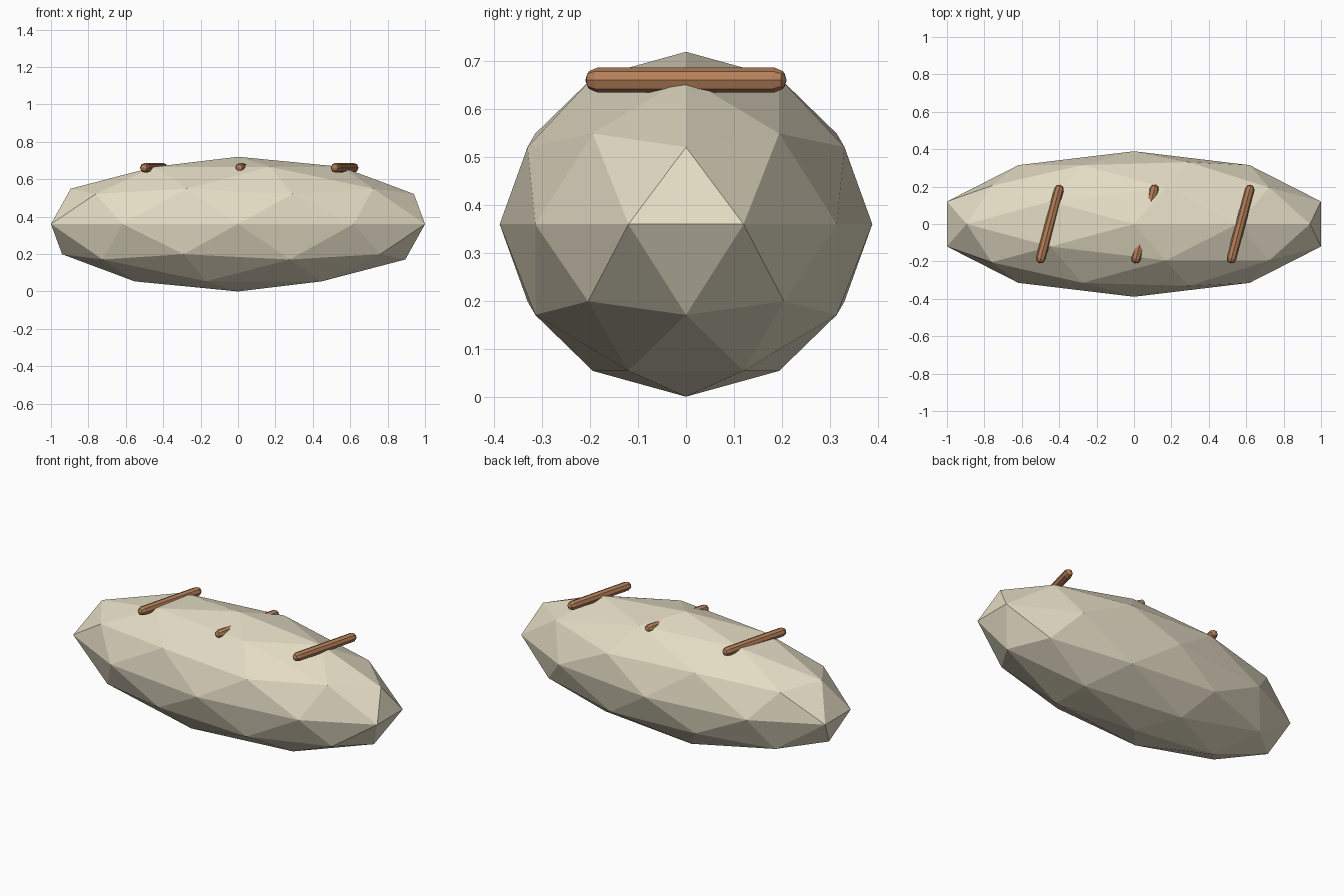
import bpy, bmesh, math
from mathutils import Vector, Matrix

if "Cube" in bpy.data.objects:
    bpy.data.objects.remove(bpy.data.objects["Cube"])


def material(name, rgb):
    m = bpy.data.materials.new(name)
    m.diffuse_color = (*rgb, 1)
    m.use_nodes = True
    m.node_tree.nodes["Principled BSDF"].inputs["Base Color"].default_value = m.diffuse_color
    return m


CREAM = material("cream crust", (0.77, 0.71, 0.55))
BROWN = material("brown score", (0.46, 0.215, 0.10))

# Loaf: stretched low-poly icosphere resting on the ground
bpy.ops.mesh.primitive_ico_sphere_add(subdivisions=2, radius=1)
loaf = bpy.context.object
loaf.name = "loaf"
loaf.data.transform(Matrix.Translation((0, 0, 0.36)) @ Matrix.Diagonal((1.0515, 0.389, 0.36, 1)))
loaf.data.materials.append(CREAM)


def capsule(name, a, b, r, sides=8):
    """Flat-faced rod with rounded ends running from a to b."""
    a, b = Vector(a), Vector(b)
    axis = (b - a).normalized()
    up = Vector((0, 0, 1))
    side = axis.cross(up)
    k = r * math.sqrt(0.5)
    bm = bmesh.new()
    rings = []
    for centre, rad in ((a - axis * k, k), (a, r), (b, r), (b + axis * k, k)):
        angles = [2 * math.pi * i / sides for i in range(sides)]
        rings.append([bm.verts.new(centre + rad * (math.cos(t) * side + math.sin(t) * up)) for t in angles])
    tips = [bm.verts.new(a - axis * r), bm.verts.new(b + axis * r)]
    for i in range(sides):
        j = (i + 1) % sides
        for p, q in zip(rings, rings[1:]):
            bm.faces.new((p[i], p[j], q[j], q[i]))
        bm.faces.new((tips[0], rings[0][j], rings[0][i]))
        bm.faces.new((tips[1], rings[-1][i], rings[-1][j]))
    bmesh.ops.recalc_face_normals(bm, faces=bm.faces)
    mesh = bpy.data.meshes.new(name)
    bm.to_mesh(mesh)
    bm.free()
    mesh.materials.append(BROWN)
    bpy.context.collection.objects.link(bpy.data.objects.new(name, mesh))


# Three slanted score marks across the top
for i, x in enumerate((-0.45, 0.06, 0.57)):
    capsule(f"score_mark_{i + 1}", (x - 0.049, -0.185, 0.661), (x + 0.049, 0.185, 0.661), 0.026)
